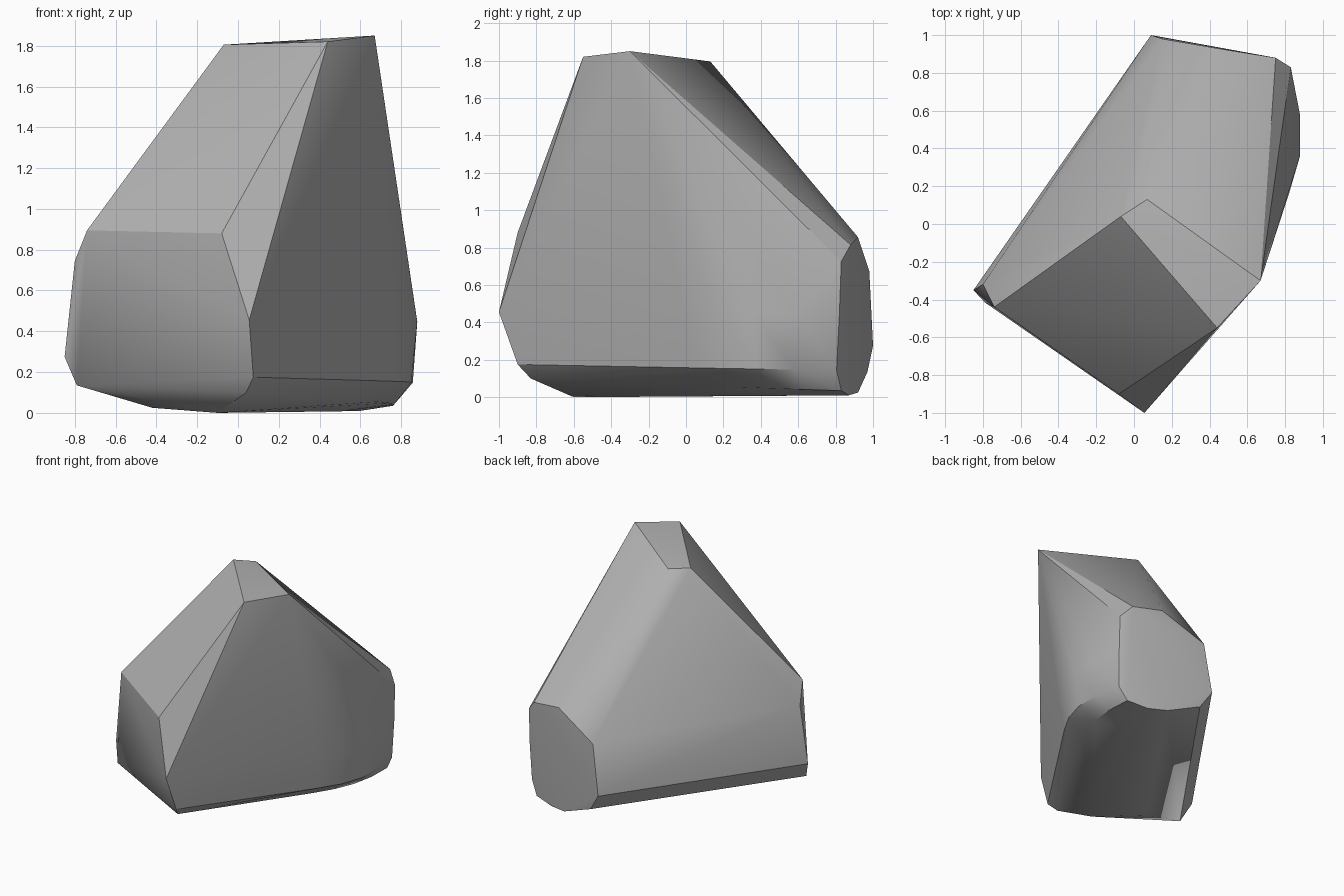
import bpy, bmesh
from math import pi, sin, radians
from mathutils import Vector

# Remove the default cube only
default_cube = bpy.data.objects.get("Cube")
if default_cube:
    bpy.data.objects.remove(default_cube, do_unlink=True)


def plain_material(name, colour):
    material = bpy.data.materials.new(name)
    material.use_nodes = True
    material.diffuse_color = colour
    material.node_tree.nodes["Principled BSDF"].inputs["Base Color"].default_value = colour
    return material


def bulging_side(front_profile, back_profile, bulges, steps):
    """Sweep one end profile into the other, swelling outwards on the way."""
    outward = Vector((.9, -.43, 0))
    swept = []
    for front, back, bulge in zip(front_profile, back_profile, bulges):
        for step in range(steps + 1):
            t = step / steps
            swept.append(Vector(front).lerp(Vector(back), t) + outward * bulge * sin(pi * t * t))
    return swept


# Crown: the small sloping top facet
crown = [(-.07, .04, 1.81), (.44, -.55, 1.825), (.67, -.3, 1.855), (.07, .13, 1.8)]

# Front facet: upper edge and the chipped left end
front_facet = [(-.74, -.44, .9), (-.08, -.9, .885), (-.8, -.32, .75),
               (-.85, -.35, .28), (-.79, -.415, .14), (-.42, -.36, .03)]

# Back facet: rounded outline of the rear cut
back_facet = [(.09, 1, .28), (.15, .98, .68), (.5, .92, .86), (.75, .88, .82),
              (.83, .83, .73), (.18, .97, .14), (.45, .92, .03)]

# Rounded flank: profile at the front corner swept to the back facet
front_corner = [(.055, -1, .46), (.075, -.9, .18), (.04, -.83, .105), (-.1, -.6, .005)]
back_corner = [(.83, .82, .45), (.82, .805, .15), (.76, .83, .04), (.6, .87, .015)]
flank = bulging_side(front_corner, back_corner, (.25, .22, .15, .06), steps=10)

# Wrap all facets in one convex boulder
mesh = bpy.data.meshes.new("boulder")
bm = bmesh.new()
for point in crown + front_facet + back_facet + flank:
    bm.verts.new(point)
hull = bmesh.ops.convex_hull(bm, input=bm.verts)
unused = [v for v in bm.verts if not v.link_faces]
bmesh.ops.delete(bm, geom=unused, context="VERTS")
bmesh.ops.dissolve_limit(bm, angle_limit=radians(2), verts=bm.verts, edges=bm.edges)
bmesh.ops.recalc_face_normals(bm, faces=bm.faces)

# Stand it on the ground
lowest = min(v.co.z for v in bm.verts)
bmesh.ops.translate(bm, verts=bm.verts, vec=(0, 0, -lowest))
bm.to_mesh(mesh)
bm.free()

boulder = bpy.data.objects.new("boulder", mesh)
bpy.context.collection.objects.link(boulder)
mesh.materials.append(plain_material("stone grey", (.45, .45, .45, 1)))

# Smooth the worn flanks and keep the cut edges crisp
bpy.ops.object.select_all(action="DESELECT")
boulder.select_set(True)
bpy.context.view_layer.objects.active = boulder
bpy.ops.object.shade_smooth_by_angle(angle=radians(30))
